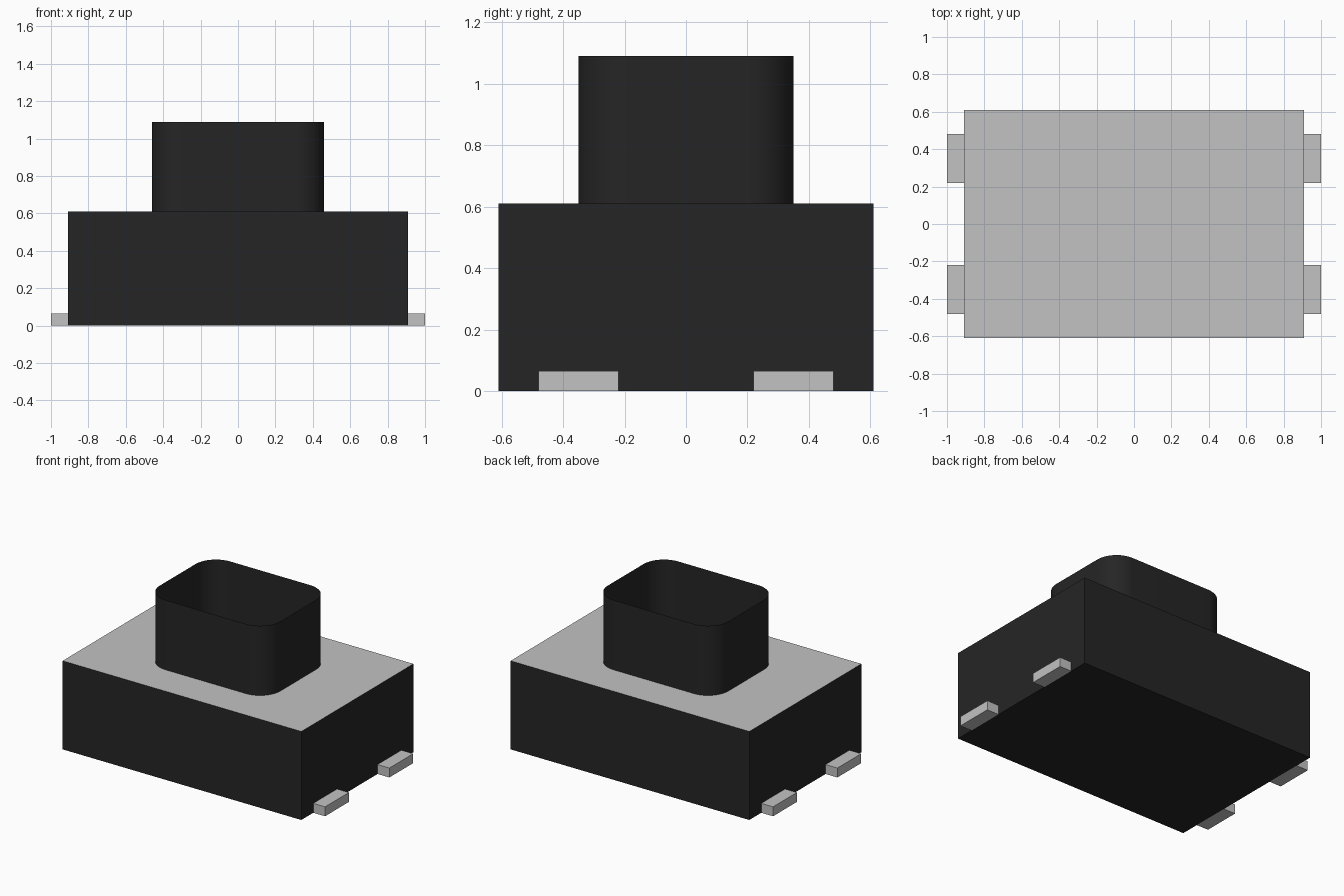
import bpy
import bmesh
import math

cube = bpy.data.objects.get("Cube")
if cube:
    bpy.data.objects.remove(cube, do_unlink=True)


def make_material(name, value):
    mat = bpy.data.materials.new(name)
    mat.use_nodes = True
    colour = (value, value, value, 1.0)
    mat.diffuse_color = colour
    mat.node_tree.nodes["Principled BSDF"].inputs["Base Color"].default_value = colour
    return mat


black = make_material("black plastic", 0.0185)
grey = make_material("grey metal", 0.54)


def add_object(name, bm, materials):
    mesh = bpy.data.meshes.new(name)
    bm.to_mesh(mesh)
    bm.free()
    for mat in materials:
        mesh.materials.append(mat)
    obj = bpy.data.objects.new(name, mesh)
    bpy.context.collection.objects.link(obj)
    return obj


def box(name, low, high, materials):
    bm = bmesh.new()
    bmesh.ops.create_cube(bm, size=1)
    for v in bm.verts:
        v.co = [(a + b) / 2 + c * (b - a) for a, b, c in zip(low, high, v.co)]
    bm.normal_update()
    # Upward faces take the last material
    for f in bm.faces:
        if f.normal.z > 0.5:
            f.material_index = len(materials) - 1
    return add_object(name, bm, materials)


# Housing with a metal top face
box("housing", (-0.91, -0.61, 0), (0.91, 0.61, 0.61), [black, grey])

# Four solder terminals
for side, sx in (("left", 1), ("right", -1)):
    for end, sy in (("front", -1), ("back", 1)):
        x0, x1 = sorted((sx * 0.91, sx * 1.0))
        y0, y1 = sorted((sy * 0.22, sy * 0.48))
        box(f"{end}_{side}_terminal", (x0, y0, 0), (x1, y1, 0.065), [grey])

# Open button wall: rounded rectangle outline extruded upwards
half_x, half_y, radius, steps = 0.46, 0.35, 0.155, 12
bm = bmesh.new()
outline = []
for quarter, (sx, sy) in enumerate(((1, 1), (-1, 1), (-1, -1), (1, -1))):
    for i in range(steps + 1):
        a = math.radians(90) * (quarter + i / steps)
        outline.append(bm.verts.new((sx * (half_x - radius) + radius * math.cos(a),
                                     sy * (half_y - radius) + radius * math.sin(a), 0.61)))
edges = [bm.edges.new((v, outline[(i + 1) % len(outline)])) for i, v in enumerate(outline)]
result = bmesh.ops.extrude_edge_only(bm, edges=edges)
for item in result["geom"]:
    if isinstance(item, bmesh.types.BMVert):
        item.co.z = 1.09
# Point the wall outwards
bm.normal_update()
inward = [f for f in bm.faces if f.normal.dot(f.calc_center_median().xy.to_3d()) < 0]
bmesh.ops.reverse_faces(bm, faces=inward)
for f in bm.faces:
    f.smooth = True
add_object("button_wall", bm, [black])
